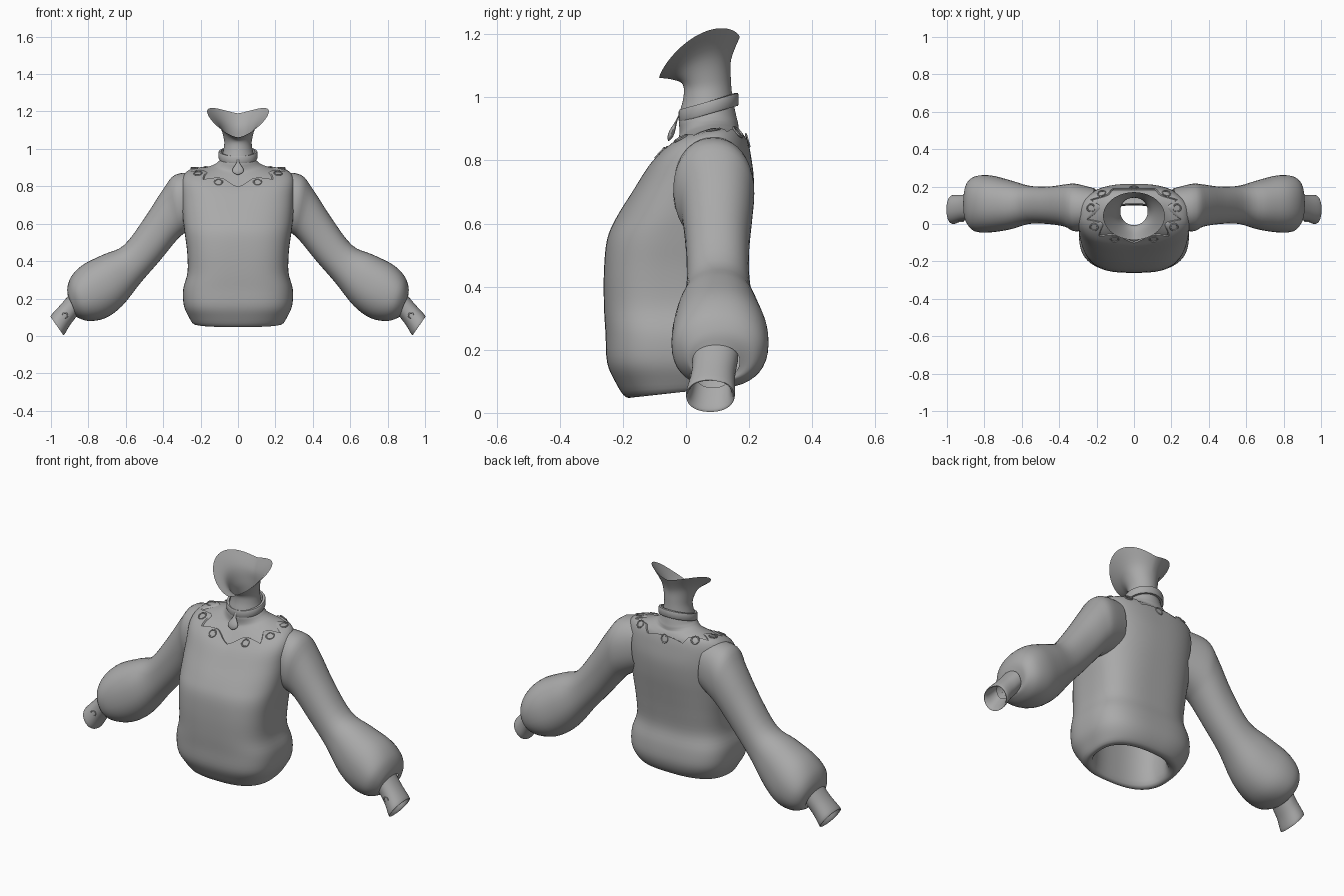
import bpy, bmesh, math
from mathutils import Vector

if "Cube" in bpy.data.objects:
    bpy.data.objects.remove(bpy.data.objects["Cube"])

grey = bpy.data.materials.new("plain grey")
grey.diffuse_color = (0.4, 0.4, 0.4, 1)
grey.use_nodes = True
grey.node_tree.nodes["Principled BSDF"].inputs["Base Color"].default_value = grey.diffuse_color


def finish(obj, mirror=False):
    obj.data.materials.append(grey)
    if mirror:
        obj.modifiers.new("mirror", 'MIRROR').use_mirror_merge = False
    bpy.ops.object.select_all(action='DESELECT')
    obj.select_set(True)
    bpy.context.view_layer.objects.active = obj
    bpy.ops.object.shade_smooth_by_angle(angle=math.radians(50))
    return obj


def loft(name, rows, cap=False, closed=False, mirror=False):
    """Skin a list of closed rings of points."""
    bm = bmesh.new()
    rings = [[bm.verts.new(p) for p in row] for row in rows]
    n = len(rings[0])
    pairs = list(zip(rings, rings[1:]))
    if closed:
        pairs.append((rings[-1], rings[0]))
    for a, b in pairs:
        for i in range(n):
            j = (i + 1) % n
            bm.faces.new((a[i], a[j], b[j], b[i]))
    if cap:
        bm.faces.new(rings[0][::-1])
        bm.faces.new(rings[-1])
    bmesh.ops.recalc_face_normals(bm, faces=bm.faces)
    me = bpy.data.meshes.new(name)
    bm.to_mesh(me)
    bm.free()
    obj = bpy.data.objects.new(name, me)
    bpy.context.collection.objects.link(obj)
    return finish(obj, mirror)


def blend(table, v):
    """Smooth interpolation between the rows of a section table."""
    last = len(table) - 1
    i = max(0, min(int(v), last - 1))
    f = v - i
    p0, p1, p2, p3 = (table[max(0, min(last, i + k))] for k in (-1, 0, 1, 2))
    return [b + 0.5 * f * (c - a + f * (2 * a - 5 * b + 4 * c - d + f * (3 * (b - c) + d - a)))
            for a, b, c, d in zip(p0, p1, p2, p3)]


def spow(x, p):
    return math.copysign(abs(x) ** p, x)


# Body sections: z front, z back, side rise, half width, y front, y back, squareness
BODY = [
    (.30, .30, 0, .20, -.15, .11, 2.4), (.08, .12, 0, .20, -.16, .10, 2.4),
    (.05, .08, 0, .235, -.19, .14, 2.6), (.10, .11, 0, .265, -.225, .175, 2.8),
    (.16, .17, 0, .29, -.25, .195, 3), (.25, .25, 0, .293, -.255, .19, 3),
    (.34, .34, 0, .27, -.26, .17, 3), (.45, .45, 0, .272, -.26, .18, 3),
    (.55, .55, 0, .285, -.25, .195, 2.8), (.62, .65, 0, .295, -.22, .21, 2.6),
    (.70, .74, .02, .30, -.17, .215, 2.5), (.77, .82, .04, .30, -.125, .205, 2.4),
    (.81, .865, .045, .265, -.09, .195, 2.3), (.85, .89, .03, .19, -.055, .185, 2.2),
    (.88, .905, .025, .14, -.03, .175, 2), (.915, .92, .015, .105, -.022, .165, 2),
    (.95, .96, 0, .09, -.02, .155, 2), (1.0, 1.0, 0, .077, -.008, .147, 2),
    (1.04, 1.06, 0, .075, -.01, .142, 2), (1.055, 1.12, .04, .10, -.038, .143, 2),
    (1.062, 1.19, .074, .165, -.085, .17, 2),
]
SEG = 108
ANG = [2 * math.pi * i / SEG for i in range(SEG)]


def body(t, v, inset=0.0):
    zf, zb, rise, hx, yf, yb, n = blend(BODY, v)
    s, c = spow(math.sin(t), 2 / n), spow(math.cos(t), 2 / n)
    hy = (yb - yf) / 2 - inset
    z = zf + (zb - zf) * (1 - c) / 2 + rise * abs(s) ** 1.4
    return Vector(((hx - inset) * s, (yf + yb) / 2 - hy * c, z - inset / 2))


def neckline(t):
    """Nine scallops with a downward point at the front."""
    return 11.65 + 0.85 * abs(math.sin(4.5 * t)) + 0.5 * math.sin(t) ** 2


# Sweater body with turned hem and scalloped neckline
rows = [[body(t, k / 4) for t in ANG] for k in range(40)]
rows += [[body(t, 10 + (neckline(t) - 10) * k / 10) for t in ANG] for k in range(11)]
rows.append([body(t, neckline(t), 0.012) for t in ANG])
loft("sweater_body", rows)

# Skin of the chest and neck, flaring to an open jaw-shaped rim
loft("neck", [[body(t, 11 + k / 5, 0.008 * max(0, min(1, 15 - 11 - k / 5)))
               for t in ANG] for k in range(46)])

# Sleeve sections: upper x, z, lower x, z, y front, y back
SLEEVE = [
    (.22, .875, .20, .60, -.02, .19), (.335, .862, .285, .55, -.04, .215),
    (.40, .785, .33, .51, -.015, .212), (.50, .63, .42, .40, 0, .20),
    (.61, .485, .52, .285, 0, .205), (.72, .435, .62, .16, -.03, .235),
    (.83, .38, .71, .095, -.045, .26), (.89, .32, .80, .08, -.04, .255),
    (.912, .26, .86, .10, 0, .22), (.91, .215, .86, .11, .02, .17),
]
CUFF = [
    (.90, .225, .85, .12, .02, .165), (.92, .20, .87, .095, .02, .16),
    (.95, .165, .90, .055, .015, .155), (1.0, .11, .93, .005, 0, .155),
    (.99, .108, .932, .02, .012, .143), (.93, .165, .90, .08, .03, .14),
]


def tube(table, t, v, n=2.2):
    xu, zu, xl, zl, yf, yb = blend(table, v)
    s, c = spow(math.sin(t), 2 / n), spow(math.cos(t), 2 / n)
    return Vector(((xu + xl) / 2 + (xu - xl) / 2 * s,
                   (yf + yb) / 2 - (yb - yf) / 2 * c,
                   (zu + zl) / 2 + (zu - zl) / 2 * s))


RING = [2 * math.pi * i / 40 for i in range(40)]
loft("sleeves", [[tube(SLEEVE, t, k / 4) for t in RING] for k in range(37)], mirror=True)
loft("cuffs", [[tube(CUFF, t, k / 4) for t in RING] for k in range(21)], mirror=True)


def eyelet(name, surf, t, v, r, mirror=False):
    """Small raised ring lying on a surface."""
    p = surf(t, v)
    nor = (surf(t + .05, v) - surf(t - .05, v)).cross(surf(t, v + .1) - surf(t, v - .1))
    bpy.ops.mesh.primitive_torus_add(
        major_segments=20, minor_segments=6, major_radius=r, minor_radius=r * 0.2,
        location=p, rotation=nor.to_track_quat('Z', 'Y').to_euler())
    obj = bpy.context.object
    obj.name = name
    if mirror:
        bpy.ops.object.transform_apply(location=True, rotation=True, scale=True)
    finish(obj, mirror)


# One eyelet under each scallop, and one button on each cuff
for k in range(9):
    a = math.radians(20 + 40 * k)
    eyelet("neckline_eyelet", body, a, neckline(a) - 0.55, 0.02)
eyelet("cuff_button", lambda t, v: tube(CUFF, t, v), 0.0, 2.0, 0.014, True)

# Tilted choker band
PROFILE = [(0, -.02), (.012, -.02), (.015, -.014), (.015, .014), (.012, .02), (0, .02)]
rows = []
for t in ANG[::2]:
    y = -math.cos(t)
    rows.append([(math.sin(t) * (.09 + r), .072 + y * (.08 + r), .967 + .026 * y + h)
                 for r, h in PROFILE])
loft("choker", rows, closed=True)

# Teardrop pendant hanging in front of the throat
top, bottom = Vector((0, -.022, .945)), Vector((0, -.056, .862))
along = (bottom - top).normalized()
out = along.cross(Vector((1, 0, 0))).normalized()
rows = []
for u, w in ((0, .004), (.2, .007), (.35, .014), (.5, .023), (.65, .030),
             (.8, .030), (.92, .020), (1, .004)):
    c = top.lerp(bottom, u)
    rows.append([c + Vector((1, 0, 0)) * w * math.sin(t) + out * w * 0.3 * math.cos(t)
                 for t in RING[::2]])
loft("pendant", rows, cap=True)
